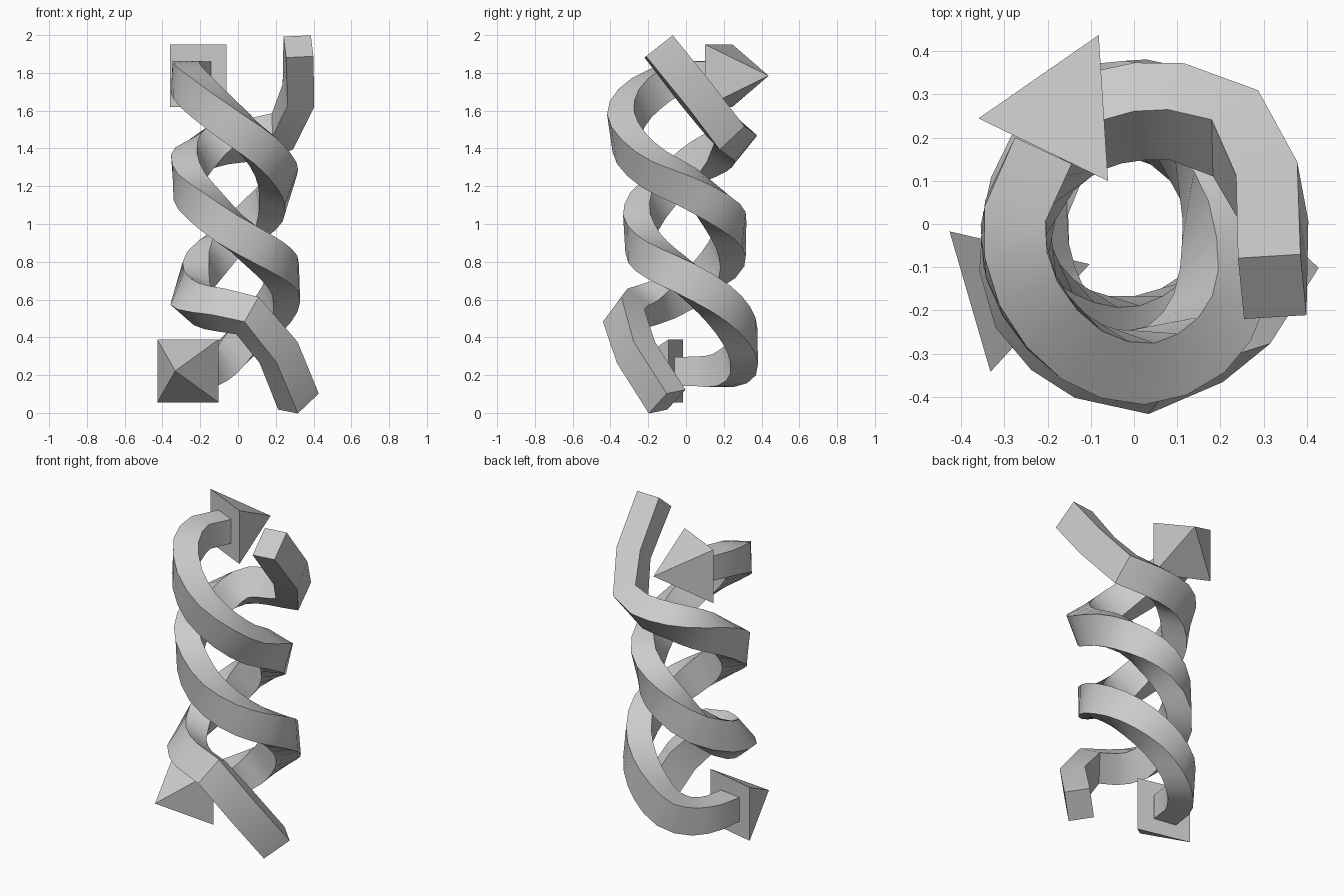
import bpy, bmesh, math
from mathutils import Vector

if "Cube" in bpy.data.objects:
    bpy.data.objects.remove(bpy.data.objects["Cube"])


def finish(bm, name, smooth):
    bmesh.ops.recalc_face_normals(bm, faces=bm.faces)
    mesh = bpy.data.meshes.new(name)
    bm.to_mesh(mesh)
    bm.free()
    ob = bpy.data.objects.new(name, mesh)
    bpy.context.collection.objects.link(ob)
    if smooth:
        bpy.ops.object.select_all(action='DESELECT')
        bpy.context.view_layer.objects.active = ob
        ob.select_set(True)
        bpy.ops.object.shade_smooth_by_angle(angle=0.6)
    return ob


def soften(pts, start=3):
    """Insert a spline midpoint in each segment of the coil, leaving the straight tail alone."""
    out = []
    for i, p in enumerate(pts[:-1]):
        out.append(p)
        if start <= i < len(pts) - 2:
            out.append((p + pts[i + 1]) * 9 / 16 - (pts[i - 1] + pts[i + 2]) / 16)
    return out + [pts[-1]]


def ribbon(name, path, width=0.145, height=0.18, stem=0.15):
    """Loft a rectangle along x, y, z, roll points around the z axis; the path ends in the arrow stem."""
    pts = soften([Vector(p if len(p) == 4 else (*p, 0)) for p in path])
    bm = bmesh.new()
    rings = []
    for i, q in enumerate(pts):
        p, roll = q.to_3d(), q.w
        a = p - pts[max(i - 1, 0)].to_3d()
        b = pts[min(i + 1, len(pts) - 1)].to_3d() - p
        t = (a.normalized() + b.normalized()).normalized()
        n = Vector((p.x, p.y, 0))
        n = (n - t * n.dot(t)).normalized()
        up = t.cross(n)
        n, up = (n * math.cos(roll) + up * math.sin(roll),
                 up * math.cos(roll) - n * math.sin(roll))
        left = len(pts) - 1 - i
        h = stem + (height - stem) * min(left / 4, 1)
        rings.append([bm.verts.new(p + n * sx * width / 2 + up * sy * h / 2)
                      for sx, sy in ((-1, -1), (1, -1), (1, 1), (-1, 1))])
    for r, s in zip(rings, rings[1:]):
        for k in range(4):
            bm.faces.new((r[k], r[(k + 1) % 4], s[(k + 1) % 4], s[k]))
    bm.faces.new(rings[0])
    bm.faces.new(rings[-1])
    return finish(bm, name, True)


def arrowhead(name, centre, direction, size=0.333, length=0.295):
    """Square pyramid lying horizontally."""
    c, d = Vector(centre), Vector(direction).normalized()
    side = Vector((-d.y, d.x, 0)) * size / 2
    up = Vector((0, 0, size / 2))
    bm = bmesh.new()
    base = [bm.verts.new(c + side * a + up * b) for a, b in ((-1, -1), (1, -1), (1, 1), (-1, 1))]
    tip = bm.verts.new(c + d * length)
    bm.faces.new(base)
    for k in range(4):
        bm.faces.new((base[k], base[(k + 1) % 4], tip))
    return finish(bm, name, False)


# Strand rising to the upper arrow
ribbon("rising_strand", [
    (.32, -.10, .06, -.45), (.215, -.265, .32, 0), (.05, -.33, .515, .5),
    (-.09, -.30, .545, .65), (-.22, -.19, .575, .6), (-.25, -.01, .65, .35),
    (-.18, .17, .78, .1), (-.06, .235, .90, -.05),
    (.06, .22, 1.0, -.2), (.165, .14, 1.1, -.35), (.21, 0, 1.2, -.35), (.20, -.17, 1.29, -.25),
    (.12, -.29, 1.40, -.15), (-.02, -.33, 1.52, -.15), (-.16, -.27, 1.64, -.1),
    (-.26, -.13, 1.74), (-.275, .03, 1.785), (-.21, .17, 1.785)])
arrowhead("upper_arrowhead", (-.21, .172, 1.785), (.145, .30, 0))

# Strand descending to the lower arrow
ribbon("descending_strand", [
    (.32, -.145, 1.94, -.42), (.32, .06, 1.68, 0), (.235, .21, 1.49, .5),
    (.10, .26, 1.45, .65), (-.07, .245, 1.43, .65), (-.19, .16, 1.38, .4),
    (-.265, .02, 1.30, .2), (-.26, -.10, 1.20, .1),
    (-.18, -.20, 1.10), (-.05, -.25, .98), (.10, -.22, .87), (.20, -.13, .79),
    (.25, 0, .71), (.22, .15, .60), (.14, .25, .49), (.03, .30, .38),
    (-.08, .29, .28), (-.18, .20, .225), (-.25, .08, .22), (-.27, -.05, .22)])
arrowhead("lower_arrowhead", (-.265, -.055, .222), (-.075, -.32, 0))
